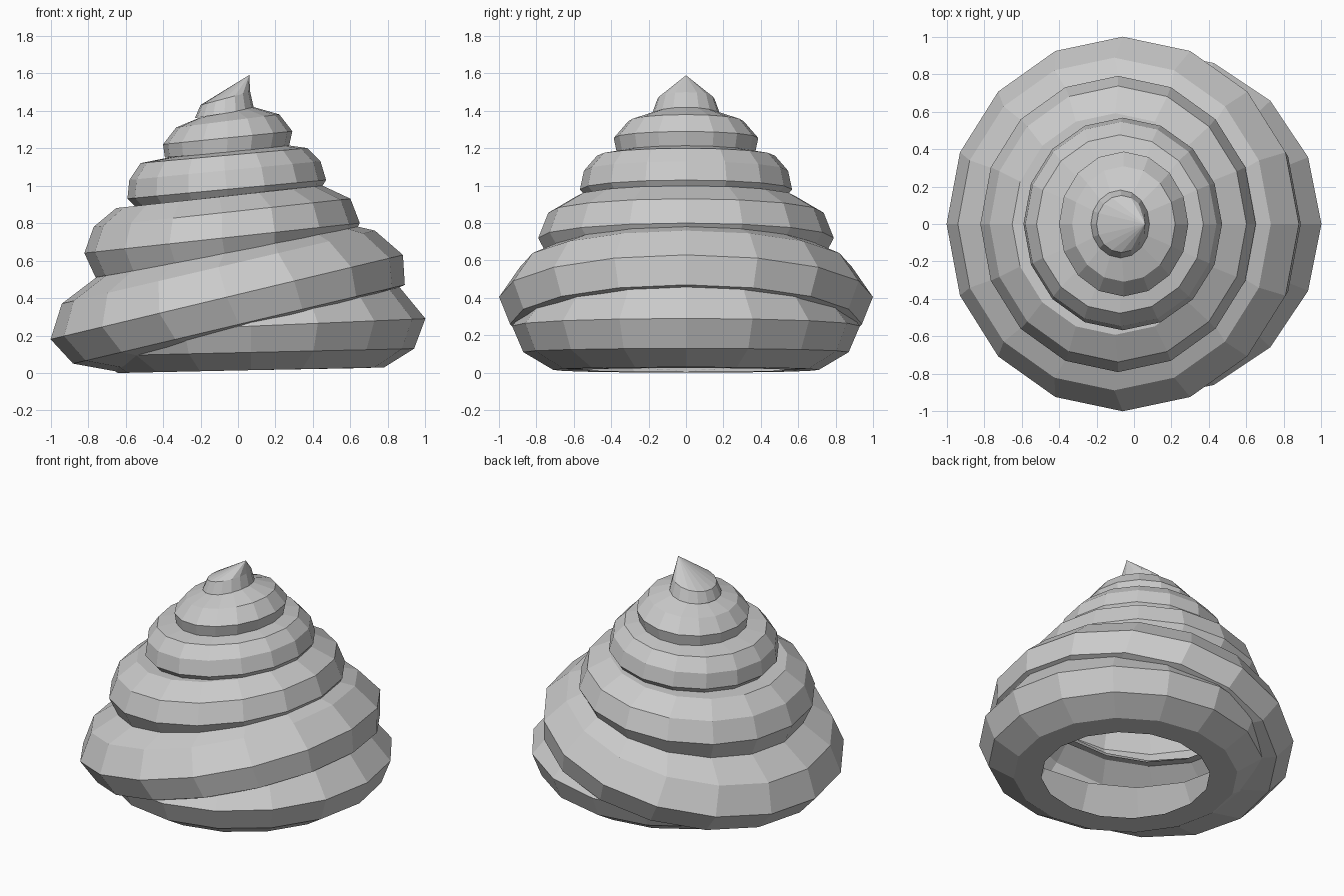
import bpy, bmesh, math

if "Cube" in bpy.data.objects:
    bpy.data.objects.remove(bpy.data.objects["Cube"])

SEGMENTS = 16


def tilted_ring(name, stations, depth):
    """Loft tilted loops; each station is (left x, left z, right x, right z).
    depth stretches the loops along y. A zero-width last station closes to a point."""
    bm = bmesh.new()
    loops = []
    for xl, zl, xr, zr in stations:
        cx, cz = (xl + xr) / 2, (zl + zr) / 2
        rx, rz = (xr - xl) / 2, (zr - zl) / 2
        if rx == 0:
            loops.append([bm.verts.new((cx, 0, cz))])
            continue
        loop = []
        for i in range(SEGMENTS):
            a = 2 * math.pi * i / SEGMENTS
            c, s = math.cos(a), math.sin(a)
            loop.append(bm.verts.new((cx + rx * c, rx * depth * s, cz + rz * c)))
        loops.append(loop)
    for low, high in zip(loops, loops[1:]):
        for i in range(SEGMENTS):
            j = (i + 1) % SEGMENTS
            if len(high) == 1:
                bm.faces.new((low[i], low[j], high[0]))
            else:
                bm.faces.new((low[i], low[j], high[j], high[i]))
    mesh = bpy.data.meshes.new(name)
    bm.to_mesh(mesh)
    bm.free()
    obj = bpy.data.objects.new(name, mesh)
    bpy.context.collection.objects.link(obj)
    return obj


# Nearly level base ring with a flat open underside
tilted_ring("base_ring", [
    (-.465, .005, .605, .025), (-.64, .0, .78, .03), (-.80, .09, .94, .13),
    (-.86, .21, 1.0, .29), (-.73, .37, .86, .46)], 1.0)

# Strongly tilted second ring
tilted_ring("second_ring", [
    (-.66, .01, .83, .445), (-.88, .05, .89, .47),
    (-1.0, .18, .88, .63), (-.94, .37, .73, .76), (-.73, .53, .60, .79)], 1.063)

# Third ring
tilted_ring("third_ring", [
    (-.70, .51, .58, .74), (-.76, .51, .62, .745), (-.82, .64, .65, .80),
    (-.77, .78, .60, .93), (-.65, .88, .45, 1.0), (-.54, .89, .42, 1.0)], 1.075)

# Fourth ring
tilted_ring("fourth_ring", [
    (-.50, .89, .41, .98), (-.55, .89, .44, .98), (-.59, .93, .47, 1.03),
    (-.58, 1.03, .44, 1.13), (-.52, 1.12, .37, 1.20), (-.37, 1.15, .23, 1.22)], 1.07)

# Fifth ring
tilted_ring("fifth_ring", [
    (-.34, 1.15, .22, 1.20), (-.39, 1.15, .27, 1.20), (-.40, 1.22, .29, 1.29),
    (-.33, 1.31, .22, 1.38), (-.21, 1.36, .08, 1.42)], 1.12)

# Bent pointed tip
tilted_ring("tip", [
    (-.23, 1.36, .085, 1.41), (-.20, 1.43, .065, 1.50), (.06, 1.59, .06, 1.59)], 1.15)
